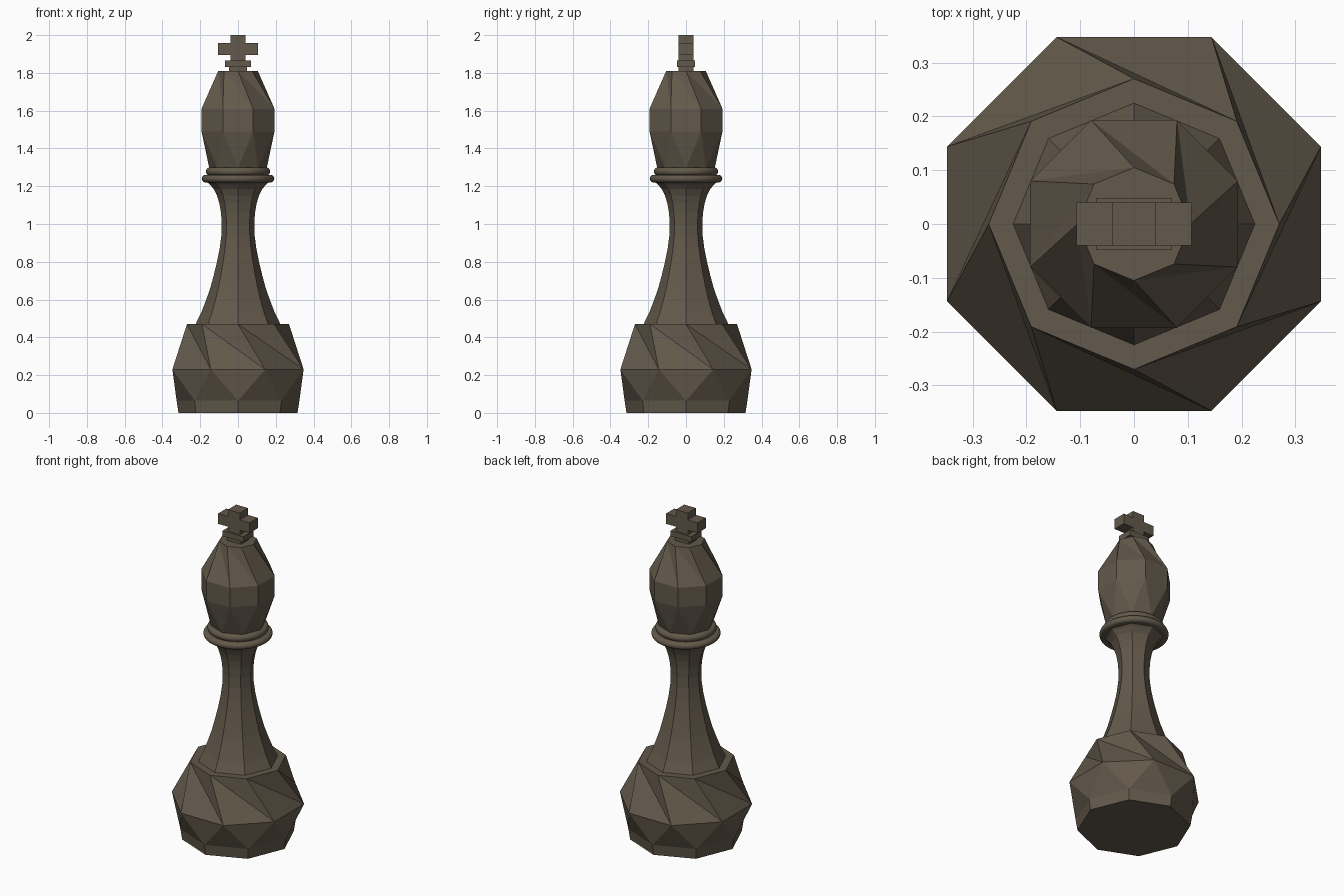
import bpy, bmesh, math

if "Cube" in bpy.data.objects:
    bpy.data.objects.remove(bpy.data.objects["Cube"])

mat = bpy.data.materials.new("dark_taupe")
mat.diffuse_color = (0.125, 0.1, 0.07, 1)
mat.use_nodes = True
mat.node_tree.nodes["Principled BSDF"].inputs["Base Color"].default_value = mat.diffuse_color

STEP = math.pi / 4          # eight-sided piece
HALF = STEP / 2


def finish(name, bm):
    bmesh.ops.recalc_face_normals(bm, faces=bm.faces)
    mesh = bpy.data.meshes.new(name)
    bm.to_mesh(mesh)
    bm.free()
    mesh.materials.append(mat)
    obj = bpy.data.objects.new(name, mesh)
    bpy.context.collection.objects.link(obj)
    return obj


def octagon(bm, r, z, turn=0):
    return [bm.verts.new((r * math.cos(i * STEP + turn), r * math.sin(i * STEP + turn), z))
            for i in range(8)]


def straight(bm, low, high):
    for i in range(len(low)):
        j = (i + 1) % len(low)
        bm.faces.new((low[i], low[j], high[j], high[i]))


def facet(bm, low, high, shift):
    """Triangle band: low i joins high i+shift and i+shift+1."""
    for i in range(8):
        j, a, b = (i + 1) % 8, (i + shift) % 8, (i + shift + 1) % 8
        bm.faces.new((low[i], high[b], high[a]))
        bm.faces.new((low[i], low[j], high[b]))


# Faceted base with twisted shoulder
bm = bmesh.new()
foot = octagon(bm, 0.315, 0)
rim = octagon(bm, 0.325, 0.065)
belly = octagon(bm, 0.376, 0.23, HALF)
shoulder = octagon(bm, 0.27, 0.47)
straight(bm, foot, rim)
facet(bm, rim, belly, -1)
facet(bm, belly, shoulder, -1)
bm.faces.new(foot)
bm.faces.new(shoulder)
finish("base", bm)

# Concave eight-sided stem
profile = [(0.227, 0.465), (0.195, 0.53), (0.168, 0.6), (0.147, 0.66), (0.128, 0.73),
           (0.111, 0.8), (0.097, 0.87), (0.088, 0.94), (0.086, 1.0), (0.09, 1.06),
           (0.099, 1.11), (0.111, 1.15), (0.128, 1.185), (0.15, 1.21), (0.175, 1.23)]
bm = bmesh.new()
rings = [octagon(bm, r, z) for r, z in profile]
for low, high in zip(rings, rings[1:]):
    straight(bm, low, high)
bm.faces.new(rings[0])
bm.faces.new(rings[-1])
finish("stem", bm)

# Round collar rings, smooth
for name, r, z, thick in (("lower_collar", 0.172, 1.24, 0.02), ("upper_collar", 0.148, 1.278, 0.022)):
    bm = bmesh.new()
    loops = []
    for k in range(13):
        a = -math.pi / 2 + math.pi * k / 12
        rr, zz = r + thick * math.cos(a), z + thick * math.sin(a)
        loops.append([bm.verts.new((rr * math.cos(t * math.tau / 64), rr * math.sin(t * math.tau / 64), zz))
                      for t in range(64)])
    for low, high in zip(loops, loops[1:]):
        straight(bm, low, high)
    bm.faces.new(loops[0])
    bm.faces.new(loops[-1])
    obj = finish(name, bm)
    obj.data.shade_smooth()
    bpy.ops.object.select_all(action='DESELECT')
    obj.select_set(True)
    bpy.context.view_layer.objects.active = obj
    bpy.ops.object.shade_smooth_by_angle(angle=math.radians(30))

# Faceted head
bm = bmesh.new()
neck = octagon(bm, 0.152, 1.295)
cheek = octagon(bm, 0.209, 1.49, HALF)
brow = octagon(bm, 0.209, 1.61, HALF)
crown = octagon(bm, 0.105, 1.81)
facet(bm, neck, cheek, -1)
straight(bm, cheek, brow)
facet(bm, brow, crown, -1)
bm.faces.new(neck)
bm.faces.new(crown)
finish("head", bm)


# Finial: foot block, plate and cross
def box(name, x, y, z0, z1):
    bm = bmesh.new()
    bmesh.ops.create_cube(bm, size=1)
    for v in bm.verts:
        v.co = (v.co.x * 2 * x, v.co.y * 2 * y, z0 + (v.co.z + 0.5) * (z1 - z0))
    return finish(name, bm)


box("finial_foot", 0.048, 0.04, 1.80, 1.832)
box("finial_plate", 0.07, 0.048, 1.832, 1.866)

bm = bmesh.new()
outline = [(0.04, 1.86), (0.04, 1.895), (0.107, 1.895), (0.107, 1.958), (0.04, 1.958), (0.04, 2.0)]
outline += [(-x, z) for x, z in reversed(outline)]
front = [bm.verts.new((x, -0.04, z)) for x, z in outline]
back = [bm.verts.new((x, 0.04, z)) for x, z in outline]
straight(bm, front, back)
bm.faces.new(front)
bm.faces.new(back)
finish("cross", bm)
